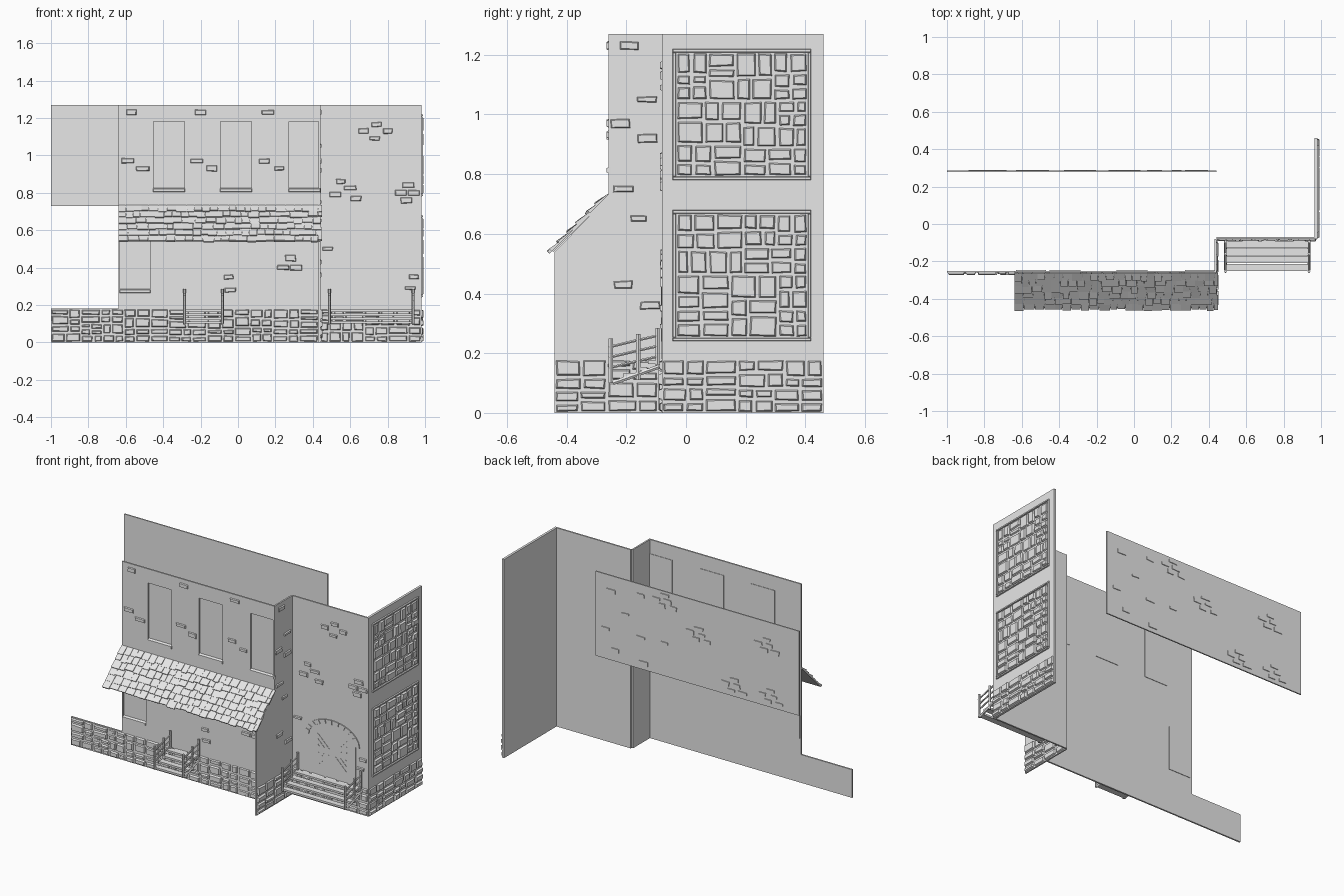
import bpy, bmesh, math, random
from mathutils import Vector

random.seed(4)
cube = bpy.data.objects.get("Cube")
if cube:
    bpy.data.objects.remove(cube)

stone = bpy.data.materials.new("plain_grey")
stone.use_nodes = True
GREY = (0.8, 0.8, 0.8, 1)
stone.diffuse_color = GREY
stone.node_tree.nodes["Principled BSDF"].inputs["Base Color"].default_value = GREY

TOP, BASE = 1.27, 0.18
FRONT_Y, MID_Y, PORCH_Y, REAR_Y = -0.26, -0.08, -0.44, 0.46
LEFT_X, HOUSE_X, SIDE_X, END_X = -1.0, -0.64, 0.44, 0.98
THICK = 0.01


# Wall coordinates: u along, v up, d outward
def front(u, v, d): return Vector((u, FRONT_Y - d, v))
def mid(u, v, d): return Vector((u, MID_Y - d, v))
def side(u, v, d): return Vector((SIDE_X + d, u, v))
def end(u, v, d): return Vector((END_X + d, u, v))
def back(u, v, d): return Vector((u, 0.282 + d, v))


def finish(name, bm):
    bmesh.ops.recalc_face_normals(bm, faces=bm.faces)
    mesh = bpy.data.meshes.new(name)
    bm.to_mesh(mesh)
    bm.free()
    mesh.materials.append(stone)
    obj = bpy.data.objects.new(name, mesh)
    bpy.context.collection.objects.link(obj)
    return obj


def prism(bm, lower, upper):
    a = [bm.verts.new(p) for p in lower]
    b = [bm.verts.new(p) for p in upper]
    bm.faces.new(a[::-1])
    bm.faces.new(b)
    for i in range(len(a)):
        j = (i + 1) % len(a)
        bm.faces.new((a[i], a[j], b[j], b[i]))


def block(bm, face, u0, u1, v0, v1, d0, d1, chamfer=0.0, wobble=0.0):
    def ring(c, d):
        pts = [(u0 + c, v0 + c), (u1 - c, v0 + c), (u1 - c, v1 - c), (u0 + c, v1 - c)]
        return pts, d
    low, d = ring(0, d0)
    high, e = ring(chamfer, d1)
    shift = [(random.uniform(0, wobble), random.uniform(0, wobble)) for _ in low]
    sign = [(1, 1), (-1, 1), (-1, -1), (1, -1)]
    def place(pts, depth):
        return [face(p[0] + s[0] * k[0], p[1] + s[1] * k[1], depth)
                for p, s, k in zip(pts, shift, sign)]
    prism(bm, place(low, d), place(high, e))


def slab(name, face, *box):
    bm = bmesh.new()
    block(bm, face, *box)
    return finish(name, bm)


def masonry(bm, face, u0, u1, v0, v1, wide, tall):
    # Split a rectangle into irregular fitted stones
    w, h = u1 - u0, v1 - v0
    t = random.uniform(0.38, 0.62)
    if w > wide and w / wide >= h / tall:
        m = u0 + w * t
        masonry(bm, face, u0, m, v0, v1, wide, tall)
        masonry(bm, face, m, u1, v0, v1, wide, tall)
    elif h > tall:
        m = v0 + h * t
        masonry(bm, face, u0, u1, v0, m, wide, tall)
        masonry(bm, face, u0, u1, m, v1, wide, tall)
    else:
        g = 0.002
        block(bm, face, u0 + g, u1 - g, v0 + g, v1 - g, -0.004,
              random.uniform(0.006, 0.013), 0.006, 0.004)


def stones(name, face, u0, u1, v0, v1, wide=0.11, tall=0.062):
    bm = bmesh.new()
    masonry(bm, face, u0, u1, v0, v1, wide, tall)
    return finish(name, bm)


def bricks(name, face, spots):
    bm = bmesh.new()
    for u, v in spots:
        w, h = random.uniform(0.028, 0.038), random.uniform(0.013, 0.02)
        block(bm, face, u - w, u + w, v - h, v + h, -0.004, 0.007, 0.005, 0.004)
    return finish(name, bm)


def pierced_wall(name, face, u0, u1, v0, v1, holes):
    us = sorted({u0, u1, *[e for h in holes for e in h[:2]]})
    vs = sorted({v0, v1, *[e for h in holes for e in h[2:]]})
    bm = bmesh.new()
    for a, b in zip(us, us[1:]):
        for c, d in zip(vs, vs[1:]):
            if not any(h[0] <= a < h[1] and h[2] <= c < h[3] for h in holes):
                bm.faces.new([bm.verts.new(face(u, v, 0))
                              for u, v in ((a, c), (b, c), (b, d), (a, d))])
    bmesh.ops.remove_doubles(bm, verts=bm.verts, dist=0.0001)
    obj = finish(name, bm)
    mod = obj.modifiers.new("Thickness", "SOLIDIFY")
    mod.thickness, mod.offset = THICK, -1


# Main walls
windows = [(c - 0.083, c + 0.083, 0.82, 1.18) for c in (-0.37, -0.01, 0.355)]
windows.append((-0.63, -0.47, 0.28, 0.56))
pierced_wall("front_wall", front, HOUSE_X, SIDE_X, 0, TOP, windows)
slab("low_front_wall", front, LEFT_X, HOUSE_X, 0, BASE, -THICK, 0)
slab("side_wall", side, FRONT_Y, MID_Y, 0, TOP, -THICK, 0)
slab("porch_side_wall", side, PORCH_Y, FRONT_Y, 0, 0.54, -THICK, 0)
slab("entrance_wall", mid, SIDE_X, END_X, 0, TOP, -THICK, 0)
slab("end_wall", end, MID_Y, REAR_Y, 0, TOP, -0.015, 0)
slab("back_wall", back, LEFT_X, SIDE_X, 0.73, TOP, -0.004, 0.004)

# Window panes and sloping sills
for i, (a, b, c, d) in enumerate(windows):
    slab(f"window_pane_{i}", front, a, b, c, d, -THICK - 0.003, -THICK + 0.001)
    bm = bmesh.new()
    block(bm, front, a - 0.006, b + 0.006, c - 0.02, c + 0.006, -0.008, 0.006, 0.006)
    finish(f"window_sill_{i}", bm)

# Stone foundations
stones("front_foundation", front, LEFT_X, SIDE_X - THICK, 0, BASE)
stones("side_foundation", side, PORCH_Y, MID_Y - 0.012, 0, BASE)
stones("entrance_foundation", mid, SIDE_X, END_X, 0, BASE)
stones("end_foundation", end, MID_Y, REAR_Y, 0, BASE)

# Framed stone panels on the end wall
for name, low in (("lower", 0.24), ("upper", 0.78)):
    u0, u1, high, f = -0.045, 0.42, low + 0.44, 0.012
    bm = bmesh.new()
    for box in ((u0, u1, low, low + f), (u0, u1, high - f, high),
                (u0, u0 + f, low + f, high - f), (u1 - f, u1, low + f, high - f)):
        block(bm, end, *box, -0.002, 0.008, 0.002)
    finish(f"{name}_panel_frame", bm)
    stones(f"{name}_panel_stones", end, u0 + f, u1 - f, low + f, high - f, 0.1, 0.085)

# Exposed bricks
spots = [(x + dx, z) for x in (-0.57, -0.2, 0.16)
         for dx, z in ((0, 1.23), (-0.02, 0.97), (0.06, 0.93))]
bricks("front_bricks", front, spots + [(0.28, 0.45), (0.24, 0.4), (0.31, 0.4),
                                       (-0.05, 0.35), (-0.04, 0.28)])
bricks("side_bricks", side, [(-0.19, 1.23), (-0.13, 1.05), (-0.22, 0.97), (-0.13, 0.92),
                             (-0.21, 0.75), (-0.16, 0.65), (-0.21, 0.43), (-0.12, 0.36)])
bricks("entrance_bricks", mid, [(0.74, 1.165), (0.67, 1.13), (0.8, 1.13), (0.73, 1.09),
                                (0.55, 0.86), (0.6, 0.825), (0.52, 0.79), (0.63, 0.77),
                                (0.91, 0.84), (0.87, 0.8), (0.94, 0.8), (0.9, 0.76),
                                (0.48, 0.5), (0.94, 0.35), (0.92, 0.29)])
cluster = [(x + dx, z + dz) for x, z in ((-0.05, 1.21), (-0.29, 1.06), (-0.77, 1.12),
                                         (-0.54, 0.8), (-0.8, 0.8))
           for dx, dz in ((0, 0.035), (0.06, 0), (-0.02, 0), (-0.06, -0.035), (0.02, -0.035))]
bricks("back_bricks", back, cluster + [(0.33, 1.17), (0.12, 1.2), (0.23, 1.05), (0.37, 0.92),
                                       (0.12, 0.93), (-0.05, 0.94), (0.3, 0.8), (0.1, 0.77)])


# Arched doors
def arch(cx, half, spring, rise, n=12):
    return [(cx + half * math.cos(math.pi * i / n), spring + rise * math.sin(math.pi * i / n))
            for i in range(n + 1)]


def door(name, face, cx, half, spring, rise):
    inner, outer = arch(cx, half, spring, rise), arch(cx, half + 0.03, spring, rise + 0.03)
    outline = [(cx - half, BASE), (cx + half, BASE)] + inner
    bm = bmesh.new()
    prism(bm, [face(u, v, -0.002) for u, v in outline], [face(u, v, 0.002) for u, v in outline])
    finish(name, bm)
    bm = bmesh.new()
    for i in range(len(inner) - 1):
        quad = [inner[i], outer[i], outer[i + 1], inner[i + 1]]
        m = Vector((sum(p[0] for p in quad) / 4, sum(p[1] for p in quad) / 4))
        quad = [m + (Vector(p) - m) * 0.9 for p in quad]
        prism(bm, [face(*p, -0.002) for p in quad], [face(*p, 0.006) for p in quad])
    finish(f"{name}_arch_stones", bm)


door("front_door", front, -0.18, 0.08, 0.45, 0.07)
door("entrance_door", mid, 0.725, 0.165, 0.42, 0.1)

# Diagonal boards on the double door
bm = bmesh.new()
for sx in (-1, 1):
    for sz in (-1, 1):
        for k in range(3):
            w, a, off = 0.006, 0.02, k * 0.035
            ends = [(a + off, a), (a + off + w, a), (a + 0.08 + w, a + 0.08 - off), (a + 0.08, a + 0.08 - off)]
            pts = [(0.725 + sx * x, 0.34 + sz * z) for x, z in ends]
            prism(bm, [mid(*p, 0.001) for p in pts], [mid(*p, 0.004) for p in pts])
finish("entrance_door_boards", bm)


# Lean-to roof
def slope(u, v, d):
    # v runs up the slope, d is height above it
    run, up = Vector((0, 0.19, 0.19)), Vector((0, -0.7, 0.7))
    return Vector((u, -0.448, 0.542)) + run * v + up * d


slab("roof_deck", slope, HOUSE_X, SIDE_X, 0, 1, -0.004, 0.002)
bm = bmesh.new()
ROWS = 6
for row in range(ROWS):
    u = HOUSE_X
    while u < SIDE_X:
        w = min(random.uniform(0.035, 0.06), SIDE_X + 0.01 - u)
        low = row / ROWS - random.uniform(0, 0.05)
        high = min((row + 1.2) / ROWS, 1)
        lift = random.uniform(0.009, 0.015)
        a, b = u + 0.001, u + w - 0.001
        prism(bm, [slope(a, low, 0.001), slope(b, low, 0.001), slope(b, high, 0), slope(a, high, 0)],
              [slope(a, low, lift), slope(b, low, lift), slope(b, high, 0.004), slope(a, high, 0.004)])
        u += w
finish("roof_shingles", bm)
bm = bmesh.new()
tri = [(PORCH_Y, 0.54), (FRONT_Y, 0.54), (FRONT_Y, 0.725)]
prism(bm, [side(*p, -THICK) for p in tri], [side(*p, 0) for p in tri])
finish("roof_gable", bm)


# Wooden steps with railings
def beam(bm, p, q, r):
    p, q = Vector(p), Vector(q)
    turn = (q - p).to_track_quat("Z", "Y")
    ring = [turn @ Vector((r * math.cos(t), r * math.sin(t), 0))
            for t in (math.tau * i / 6 for i in range(6))]
    prism(bm, [p + v for v in ring], [q + v for v in ring])


def steps(name, x0, x1, face):
    bm = bmesh.new()
    for i in range(4):
        z, d = 0.175 - 0.021 * i, 0.01 + 0.041 * i
        block(bm, face, x0, x1, z - 0.012, z, d, d + 0.037)
    finish(f"{name}_treads", bm)
    bm = bmesh.new()
    for x in (x0 + 0.004, x1 - 0.004):
        beam(bm, face(x, 0.155, 0.01), face(x, 0.1, 0.165), 0.008)
        for d, low, high in ((0.015, 0.16, 0.285), (0.08, 0.11, 0.265), (0.172, 0.1, 0.25)):
            beam(bm, face(x, low, d), face(x, high, d), 0.008)
        for z in (0.15, 0.185, 0.22):
            beam(bm, face(x, z + 0.04, 0.01), face(x, z + 0.022, 0.09), 0.005)
            beam(bm, face(x, z + 0.022, 0.09), face(x, z, 0.18), 0.005)
    finish(f"{name}_railings", bm)


steps("front_steps", -0.29, -0.08, front)
steps("entrance_steps", 0.485, 0.94, mid)
